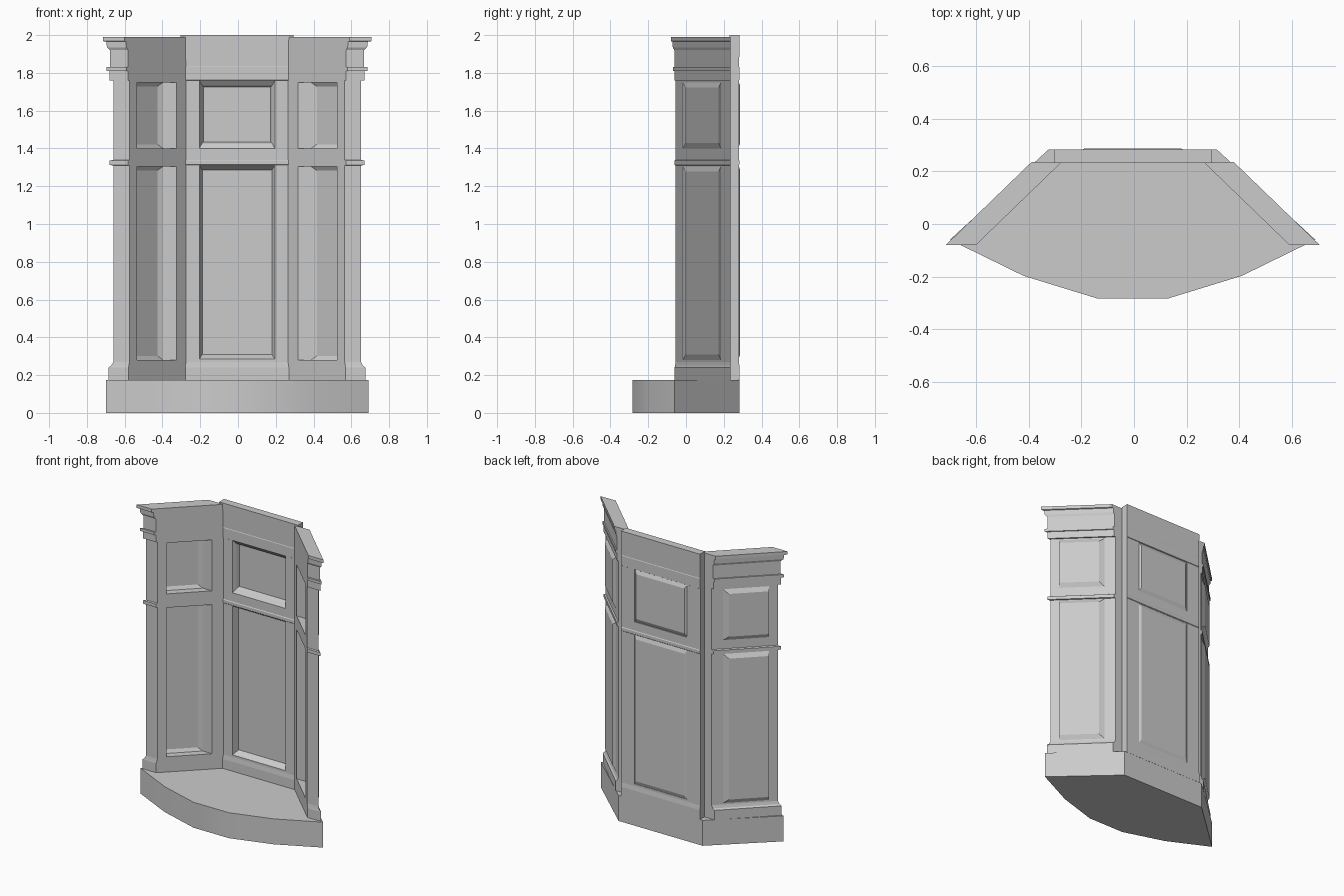
import bpy, bmesh

if "Cube" in bpy.data.objects:
    bpy.data.objects.remove(bpy.data.objects["Cube"])

CX = -0.005          # the piece's own centre line
K = 0.30 / 0.29      # slant of the side walls (dx per dy)
THICK = 0.085        # side wall thickness measured along x


def loft(name, rings):
    """Closed solid through a list of equal-length rings."""
    bm = bmesh.new()
    vs = [[bm.verts.new(p) for p in r] for r in rings]
    n = len(rings[0])
    for a, b in zip(vs, vs[1:]):
        for i in range(n):
            j = (i + 1) % n
            bm.faces.new((a[i], a[j], b[j], b[i]))
    bm.faces.new(vs[0][::-1])
    bm.faces.new(vs[-1])
    bmesh.ops.recalc_face_normals(bm, faces=bm.faces[:])
    me = bpy.data.meshes.new(name)
    bm.to_mesh(me)
    bm.free()
    ob = bpy.data.objects.new(name, me)
    ob.location.x = CX
    bpy.context.collection.objects.link(ob)
    return ob


def cut(ob, cutter):
    mod = ob.modifiers.new("opening", 'BOOLEAN')
    mod.operation, mod.solver, mod.object = 'DIFFERENCE', 'EXACT', cutter
    bpy.context.view_layer.objects.active = ob
    bpy.ops.object.modifier_apply(modifier=mod.name)
    bpy.data.objects.remove(cutter)


def inner_x(y):
    return 0.57 - (y + 0.055) * K


def side_point(s, z, d):      # s = y along the wall, d = depth outward along x
    return (inner_x(s) + d, s, z)


def back_point(s, z, d):      # s = x along the wall, d = depth toward the back
    return (s, 0.235 + d, z)


def panel_ring(place, box, inset, depth):
    s0, s1, z0, z1 = box
    i, j = inset
    return [place(s, z, depth) for s, z in
            ((s0 + i, z0 + j), (s1 - i, z0 + j), (s1 - i, z1 - j), (s0 + i, z1 - j))]


def add_panel(wall, name, place, box, steps):
    """Cut an opening and fill it with a tray: recessed inside, raised outside."""
    cut(wall, loft("cutter", [panel_ring(place, box, (0, 0), d) for d in (-0.1, 0.2)]))
    return loft(name, [panel_ring(place, box, i, d) for i, d in steps])


def mirror(ob):
    ob.modifiers.new("mirror", 'MIRROR').use_bisect_axis[0] = False


# Base step with a curved front
half = [(0.135, -0.283), (0.415, -0.197), (0.695, -0.06), (0.32, 0.283)]
outline = half + [(-x, y) for x, y in reversed(half)]
base = loft("base_step", [[(x, y, z) for x, y in outline] for z in (0, 0.175)])
bpy.context.view_layer.objects.active = base
base.select_set(True)
bpy.ops.object.shade_smooth_by_angle(angle=0.5)
base.select_set(False)

# Side walls: moulded profile of (height, outward step, front edge y)
side_profile = [
    (0.175, 0.020, -0.060), (0.240, 0.020, -0.060), (0.250, 0.008, -0.058), (0.270, 0, -0.055),
    (1.310, 0, -0.055), (1.312, 0.012, -0.062), (1.335, 0.012, -0.062), (1.340, 0, -0.055),
    (1.760, 0, -0.055), (1.761, 0.012, -0.062), (1.810, 0.012, -0.062), (1.811, 0.020, -0.070),
    (1.830, 0.020, -0.070), (1.831, 0.010, -0.062), (1.920, 0.010, -0.062), (1.935, 0.018, -0.070),
    (1.965, 0.020, -0.072), (1.968, 0.030, -0.080), (1.990, 0.030, -0.080)]
rings = []
for z, out, f in side_profile:
    t = THICK + out
    rings.append([(inner_x(f), f, z), (inner_x(f) + t, f, z),
                  (inner_x(0.235) + t, 0.235, z), (inner_x(0.235), 0.235, z)])
side_wall = loft("side_wall", rings)

# Side panels, pushed outward through the wall
steps = [((0.012, 0.022), 0.088), ((0, 0), 0.070), ((0, 0), 0),
         ((0, 0), 0), ((0, 0), THICK), ((0.012, 0.028), 0.108)]
steps = [steps[0], steps[1], steps[2], steps[4], steps[5]]
for name, box in (("side_lower_panel", (-0.016, 0.185, 0.28, 1.305)),
                  ("side_upper_panel", (-0.016, 0.185, 1.40, 1.75))):
    mirror(add_panel(side_wall, name, side_point, box, steps))
mirror(side_wall)

# Back wall with shallow moulding steps
back_profile = [(0.175, 0.004), (0.24, 0.004), (0.27, 0), (1.312, 0), (1.315, 0.003), (1.335, 0.003),
                (1.34, 0), (1.76, 0), (1.762, 0.003), (1.83, 0.003), (1.833, 0.001), (2.0, 0.004)]
back_wall = loft("back_wall", [
    [(-0.30, 0.235 - e, z), (0.30, 0.235 - e, z), (0.30, 0.280 + e, z), (-0.30, 0.280 + e, z)]
    for z, e in back_profile])

# Back panels
add_panel(back_wall, "back_lower_panel", back_point, (-0.20, 0.20, 0.285, 1.31),
          [((0.016, 0.025), 0.040), ((0, 0), 0), ((0, 0), 0.043), ((0.016, 0.025), 0.052)])
add_panel(back_wall, "back_upper_panel", back_point, (-0.20, 0.20, 1.40, 1.76),
          [((0.022, 0.034), 0.042), ((0.014, 0.026), 0.022), ((0, 0), 0),
           ((0, 0), 0.040), ((0.016, 0.026), 0.052)])
